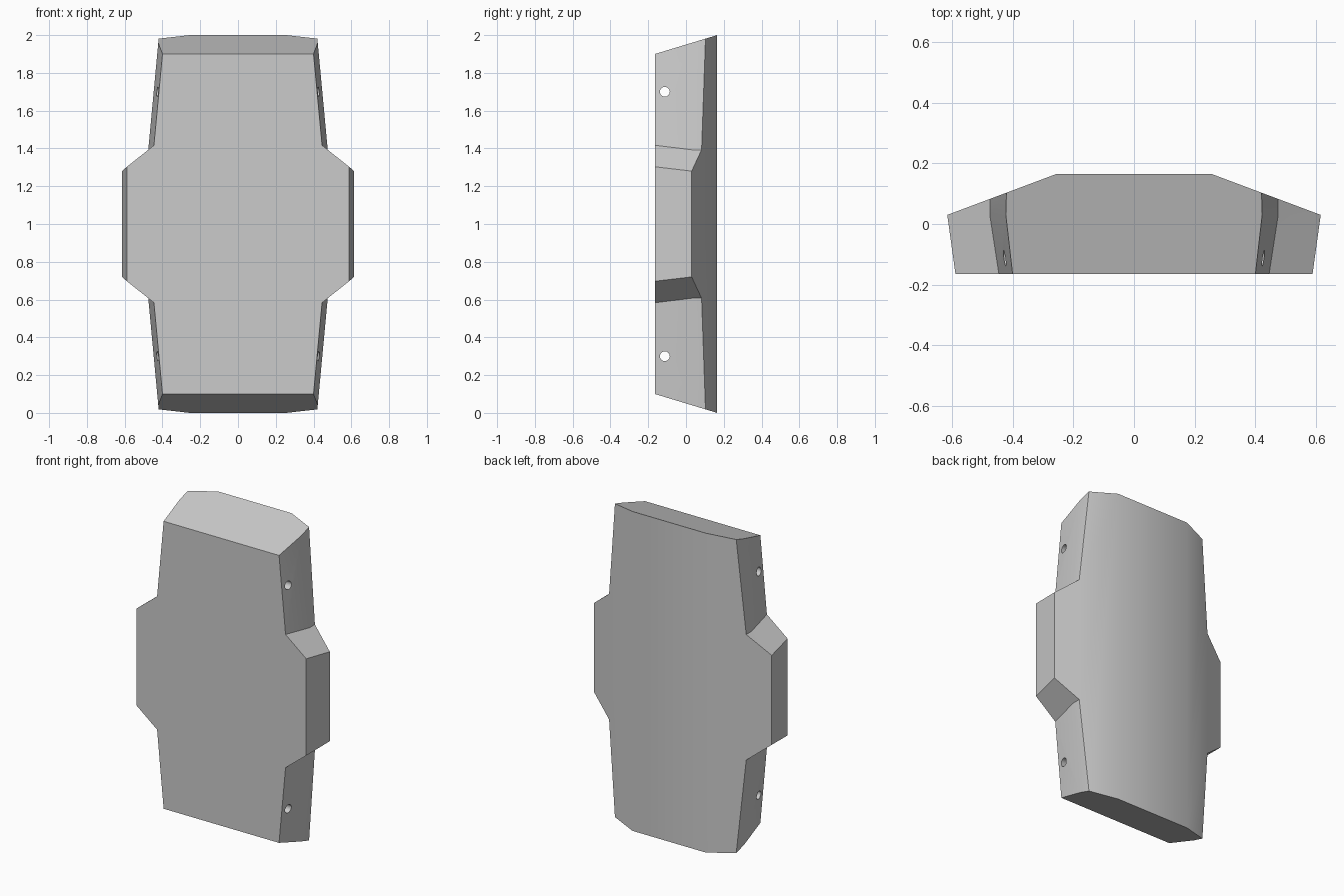
import bpy
import bmesh
from mathutils import Vector

cube = bpy.data.objects.get("Cube")
if cube:
    bpy.data.objects.remove(cube, do_unlink=True)

# Single grey material
grey = bpy.data.materials.new("plain grey")
grey.use_nodes = True
colour = (0.6, 0.6, 0.6, 1)
grey.diffuse_color = colour
grey.node_tree.nodes["Principled BSDF"].inputs["Base Color"].default_value = colour

MID = 1.0       # height of the mirror plane
DEPTH = 0.165   # half of the thickness
KINK = 0.03     # depth where the side taper ends


def outline(quarter):
    """Mirror a quarter outline (x, height above the middle) into a full loop."""
    right = quarter + [(x, -z) for x, z in reversed(quarter)]
    return right + [(-x, z) for x, z in reversed(right)]


# Waist, shoulder and an overlong end that is trimmed afterwards
front = outline([(0.381, 1.1), (0.445, 0.417), (0.588, 0.303)])
rear = outline([(0.409, 1.1), (0.475, 0.393), (0.615, 0.28)])

# Loft the tapered plate
bm = bmesh.new()
rings = [[bm.verts.new((x, y, MID + z)) for x, z in loop]
         for loop, y in ((front, -DEPTH), (rear, KINK), (rear, DEPTH))]
for a, b in zip(rings, rings[1:]):
    for i in range(len(a)):
        j = (i + 1) % len(a)
        bm.faces.new((a[i], a[j], b[j], b[i]))
bm.faces.new(rings[0])
bm.faces.new(rings[-1])
bmesh.ops.recalc_face_normals(bm, faces=bm.faces)


def trim(point, normal):
    """Slice off everything outside a plane and cap the cut."""
    geom = bm.verts[:] + bm.edges[:] + bm.faces[:]
    bmesh.ops.bisect_plane(bm, geom=geom, dist=1e-4, plane_co=Vector(point),
                           plane_no=Vector(normal), clear_outer=True)
    edges = [e for e in bm.edges if e.is_boundary]
    bmesh.ops.holes_fill(bm, edges=edges, sides=0)


for side in (1, -1):
    # Sloping end, then sloping rear flank
    trim((0, DEPTH, MID + side), (0, -0.1, side * 0.33))
    trim((side * 0.255, DEPTH, MID), (side * 0.135, 0.36, 0))

bmesh.ops.remove_doubles(bm, verts=bm.verts, dist=1e-4)
bmesh.ops.recalc_face_normals(bm, faces=bm.faces)
mesh = bpy.data.meshes.new("plate")
bm.to_mesh(mesh)
bm.free()
mesh.materials.append(grey)
plate = bpy.data.objects.new("plate", mesh)
bpy.context.collection.objects.link(plate)

# Pin holes running straight through from side to side
for name, z in (("upper_hole_cutter", 1.7), ("lower_hole_cutter", 0.3)):
    bpy.ops.mesh.primitive_cylinder_add(vertices=24, radius=0.026, depth=2,
                                        location=(0, -0.112, z),
                                        rotation=(0, 1.5708, 0))
    cutter = bpy.context.object
    cutter.name = name
    cutter.data.materials.append(grey)
    cutter.hide_render = True
    cutter.hide_set(True)
    hole = plate.modifiers.new(name, 'BOOLEAN')
    hole.operation = 'DIFFERENCE'
    hole.solver = 'EXACT'
    hole.object = cutter

# Apply the holes and soften the shallow bends
bpy.ops.object.select_all(action='DESELECT')
bpy.context.view_layer.objects.active = plate
plate.select_set(True)
for name in [m.name for m in plate.modifiers]:
    bpy.ops.object.modifier_apply(modifier=name)
    bpy.data.objects.remove(bpy.data.objects[name], do_unlink=True)
bpy.ops.object.shade_smooth_by_angle(angle=0.52)
